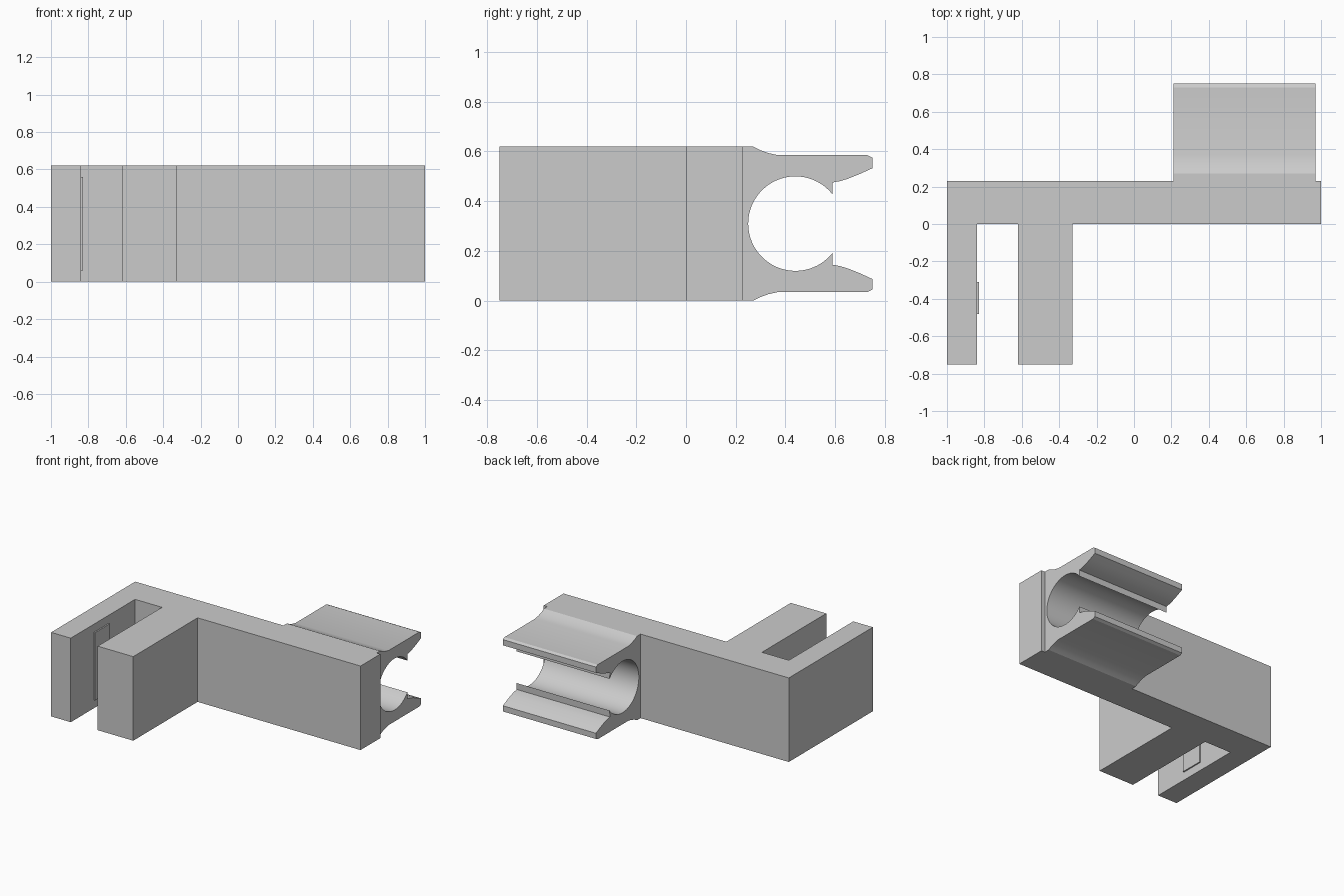
import bpy
import bmesh
from math import sin, cos, radians
from mathutils import Vector

cube = bpy.data.objects.get("Cube")
if cube:
    bpy.data.objects.remove(cube, do_unlink=True)

# One plain grey plastic
grey = bpy.data.materials.new("grey_plastic")
grey.use_nodes = True
grey.diffuse_color = (0.6, 0.6, 0.6, 1)
grey.node_tree.nodes["Principled BSDF"].inputs["Base Color"].default_value = (0.6, 0.6, 0.6, 1)

HEIGHT = 0.62


def extrude_profile(name, points, offset):
    """Extrude a closed outline of 3D points along an offset."""
    bm = bmesh.new()
    face = bm.faces.new([bm.verts.new(p) for p in points])
    result = bmesh.ops.extrude_face_region(bm, geom=[face], use_keep_orig=True)
    moved = [v for v in result["geom"] if isinstance(v, bmesh.types.BMVert)]
    bmesh.ops.translate(bm, verts=moved, vec=Vector(offset))
    bmesh.ops.recalc_face_normals(bm, faces=bm.faces)
    mesh = bpy.data.meshes.new(name)
    bm.to_mesh(mesh)
    bm.free()
    mesh.materials.append(grey)
    obj = bpy.data.objects.new(name, mesh)
    bpy.context.collection.objects.link(obj)
    return obj


# Bar with the two prongs of the fork, drawn in plan
plan = [(-1, 0.23), (-1, -0.75), (-0.84, -0.75), (-0.84, 0), (-0.62, 0),
        (-0.62, -0.75), (-0.33, -0.75), (-0.33, 0), (1, 0), (1, 0.23)]
extrude_profile("bar_and_fork", [(x, y, 0) for x, y in plan], (0, 0, HEIGHT))

# Thin raised pad inside the fork
pad = [(-0.84, -0.48), (-0.83, -0.48), (-0.83, -0.31), (-0.84, -0.31)]
extrude_profile("fork_pad", [(x, y, 0.06) for x, y in pad], (0, 0, 0.5))

# Snap clip: outer edge of the upper jaw, then the round seat
mid = HEIGHT / 2
jaw = [(0.23, 0.62), (0.27, 0.62), (0.295, 0.607), (0.33, 0.594), (0.37, 0.585),
       (0.73, 0.585), (0.75, 0.575), (0.75, 0.533), (0.70, 0.51),
       (0.65, 0.49), (0.62, 0.481), (0.588, 0.475)]
steps = 24
opening = 38
seat = []
for i in range(2 * steps + 1):
    a = radians(opening + (360 - 2 * opening) * i / (2 * steps))
    seat.append((0.44 + 0.19 * cos(a), mid + 0.19 * sin(a)))
lower = [(y, HEIGHT - z) for y, z in reversed(jaw)]
outline = jaw + seat + lower
clip = extrude_profile("snap_clip", [(0.21, y, z) for y, z in outline], (0.76, 0, 0))

# Smooth the curved seat while keeping the edges sharp
bpy.ops.object.select_all(action="DESELECT")
clip.select_set(True)
bpy.context.view_layer.objects.active = clip
bpy.ops.object.shade_smooth_by_angle(angle=radians(20))
